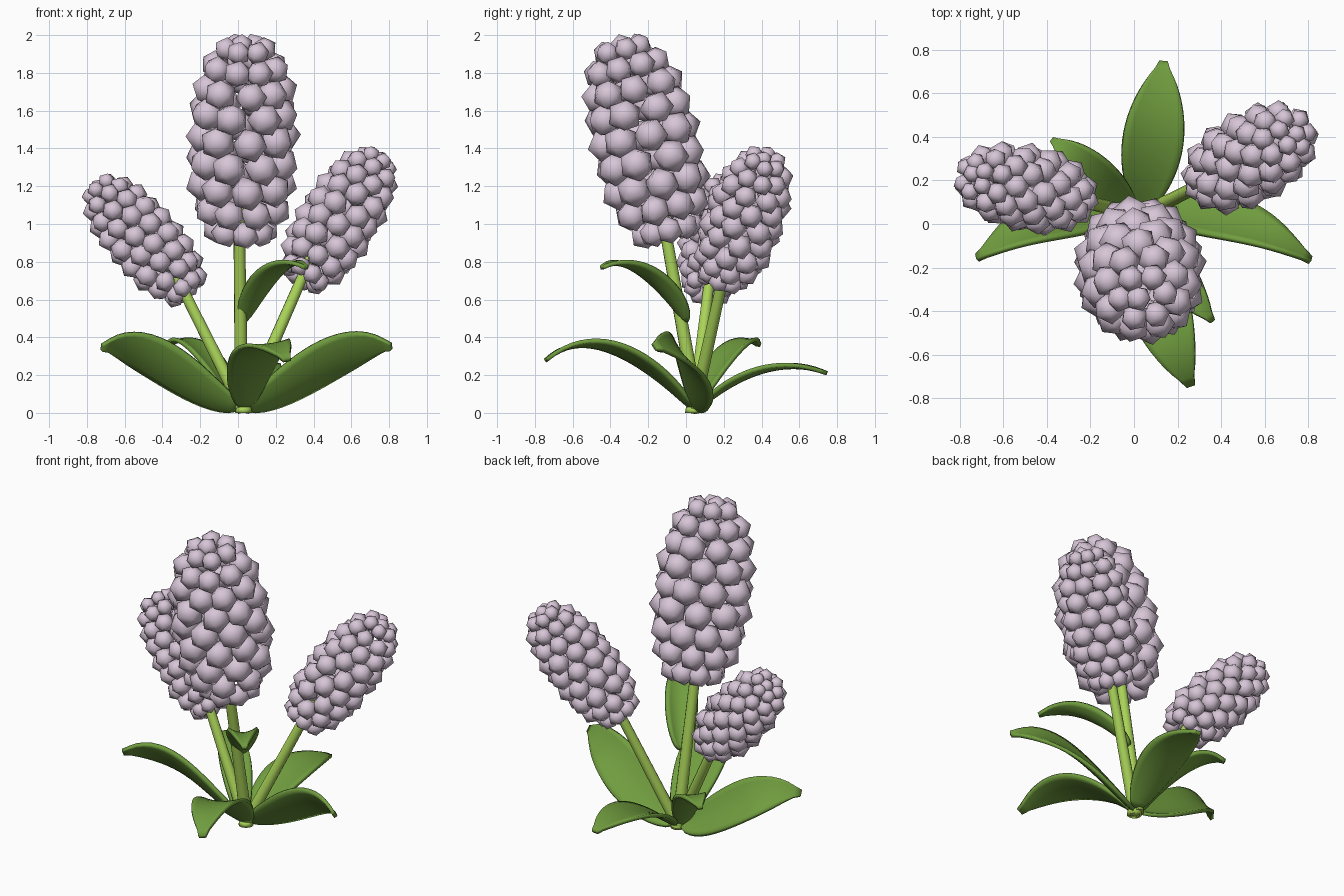
import bpy, bmesh, math, random
from mathutils import Vector, Matrix

if "Cube" in bpy.data.objects:
    bpy.data.objects.remove(bpy.data.objects["Cube"])

random.seed(4)


def material(name, rgb):
    m = bpy.data.materials.new(name)
    m.diffuse_color = (*rgb, 1)
    m.use_nodes = True
    m.node_tree.nodes["Principled BSDF"].inputs["Base Color"].default_value = m.diffuse_color
    return m


LILAC = material("pale lilac", (0.68, 0.56, 0.68))
LEAF = material("leaf green", (0.165, 0.34, 0.05))
STEM = material("stem green", (0.40, 0.65, 0.10))


def finish(bm, name, mat):
    bmesh.ops.recalc_face_normals(bm, faces=bm.faces)
    for f in bm.faces:
        f.smooth = True
    me = bpy.data.meshes.new(name)
    bm.to_mesh(me)
    bm.free()
    me.materials.append(mat)
    ob = bpy.data.objects.new(name, me)
    bpy.context.collection.objects.link(ob)
    return ob


def bezier(p, t):
    u = 1 - t
    return p[0]*u**3 + 3*p[1]*u*u*t + 3*p[2]*u*t*t + p[3]*t**3


def stem(name, a, b, r):
    a, b = Vector(a), Vector(b)
    bm = bmesh.new()
    rot = (b - a).to_track_quat('Z', 'Y').to_matrix().to_4x4()
    bmesh.ops.create_cone(bm, cap_ends=True, segments=12, radius1=r * 1.1, radius2=r * 0.9,
                          depth=(b - a).length, matrix=Matrix.Translation((a + b) / 2) @ rot)
    ob = finish(bm, name, STEM)
    for f in ob.data.polygons:
        f.use_smooth = len(f.vertices) == 4


def leaf(name, pts, across, half, cup=0.18, rows=20, cols=8):
    """Curved blade: cubic centreline, width swelling then rounding off, cupped upward."""
    pts = [Vector(p) for p in pts]
    across = Vector(across)
    bm = bmesh.new()
    grid = []
    for i in range(rows + 1):
        t = i / rows
        c = bezier(pts, t)
        tan = (bezier(pts, t + 0.01) - bezier(pts, t - 0.01)).normalized()
        side = (across - tan * across.dot(tan)).normalized()
        up = side.cross(tan)
        if up.z < 0:
            up = -up
        w = half * max(0.15, 0.2 * (1 - t) + max(0, math.sin(math.pi * t)) ** 0.7 * 0.92)
        bend = cup * (1 - 0.8 * t * t)
        grid.append([bm.verts.new(c + side * w * s + up * w * bend * (s * s - 0.4))
                     for s in [2 * j / cols - 1 for j in range(cols + 1)]])
    for r0, r1 in zip(grid, grid[1:]):
        for j in range(cols):
            bm.faces.new((r0[j], r0[j + 1], r1[j + 1], r1[j]))
    ob = finish(bm, name, LEAF)
    mod = ob.modifiers.new("thickness", 'SOLIDIFY')
    mod.thickness, mod.offset = 0.022, 0


# ring table for a flower head: position along axis, ring radius, floret size, floret count
RINGS = [(0.00, 0.60, 0.85, 8), (0.12, 0.84, 0.97, 8), (0.25, 0.96, 1.05, 8), (0.385, 1.0, 1.07, 8),
         (0.52, 1.0, 1.07, 8), (0.655, 0.98, 1.04, 8), (0.78, 0.91, 0.97, 8),
         (0.90, 0.77, 0.86, 8), (1.0, 0.48, 0.73, 6), (1.02, 0.1, 0.7, 1)]


def flower_head(name, a, b, ring_r, size):
    a, b = Vector(a), Vector(b)
    q = (b - a).to_track_quat('Z', 'Y')
    bm = bmesh.new()
    for k, (t, rr, s, n) in enumerate(RINGS):
        for i in range(n):
            ang = 2 * math.pi * (i + 0.5 * (k % 2)) / n + random.uniform(-0.08, 0.08)
            out = Vector((math.cos(ang), math.sin(ang), (t - 0.5) * 1.2))
            if n == 1:
                out = Vector((0, 0, 1))
            pos = a.lerp(b, t) + q @ Vector((math.cos(ang), math.sin(ang), 0)) * ring_r * rr
            rot = (q @ out).to_track_quat('Z', 'Y').to_matrix().to_4x4()
            bmesh.ops.create_icosphere(bm, subdivisions=1, radius=size * s,
                                       matrix=Matrix.Translation(pos) @ rot)
    finish(bm, name, LILAC)


# flower heads and stems
flower_head("main_flower_head", (0.015, -0.10, 0.97), (0.04, -0.335, 1.925), 0.215, 0.089)
flower_head("left_flower_head", (-0.275, 0.12, 0.665), (-0.735, 0.215, 1.185), 0.143, 0.062)
flower_head("right_flower_head", (0.35, 0.20, 0.735), (0.73, 0.42, 1.33), 0.155, 0.067)
stem("main_stem", (0.02, 0.06, 0.01), (0.005, -0.13, 1.08), 0.033)
stem("left_stem", (0.03, 0.04, 0.01), (-0.34, 0.13, 0.75), 0.031)
stem("right_stem", (0.03, 0.04, 0.01), (0.385, 0.22, 0.82), 0.031)

# small collar where everything meets
bm = bmesh.new()
bmesh.ops.create_cone(bm, cap_ends=True, segments=12, radius1=0.045, radius2=0.04, depth=0.03,
                      matrix=Matrix.Translation((0.03, 0.04, 0.015)))
finish(bm, "base_collar", STEM)

# leaves
leaf("right_leaf", [(0.04, 0.04, 0.035), (0.30, 0.08, 0.10), (0.57, 0.01, 0.43), (0.81, -0.165, 0.35)],
     (0, -0.6, 0.75), 0.135)
leaf("left_leaf", [(0.0, 0.04, 0.035), (-0.26, 0.08, 0.10), (-0.50, 0.01, 0.43), (-0.72, -0.155, 0.345)],
     (0, -0.6, 0.75), 0.135)
leaf("front_leaf", [(0.04, 0.03, 0.03), (0.05, -0.18, 0.26), (0.14, -0.50, 0.49), (0.26, -0.74, 0.28)],
     (1, 0.25, 0.12), 0.14)
leaf("back_leaf", [(0.045, 0.07, 0.03), (0.07, 0.28, 0.22), (0.11, 0.52, 0.30), (0.135, 0.745, 0.21)],
     (1, -0.1, 0), 0.135)
leaf("back_left_leaf", [(0.0, 0.05, 0.03), (-0.10, 0.14, 0.25), (-0.25, 0.30, 0.46), (-0.375, 0.385, 0.36)],
     (0.7, 0.7, 0), 0.09)
leaf("upper_leaf", [(0.03, 0.0, 0.49), (0.08, -0.06, 0.62), (0.22, -0.28, 0.87), (0.36, -0.445, 0.77)],
     (0.78, 0.62, 0), 0.09, cup=0.5)
